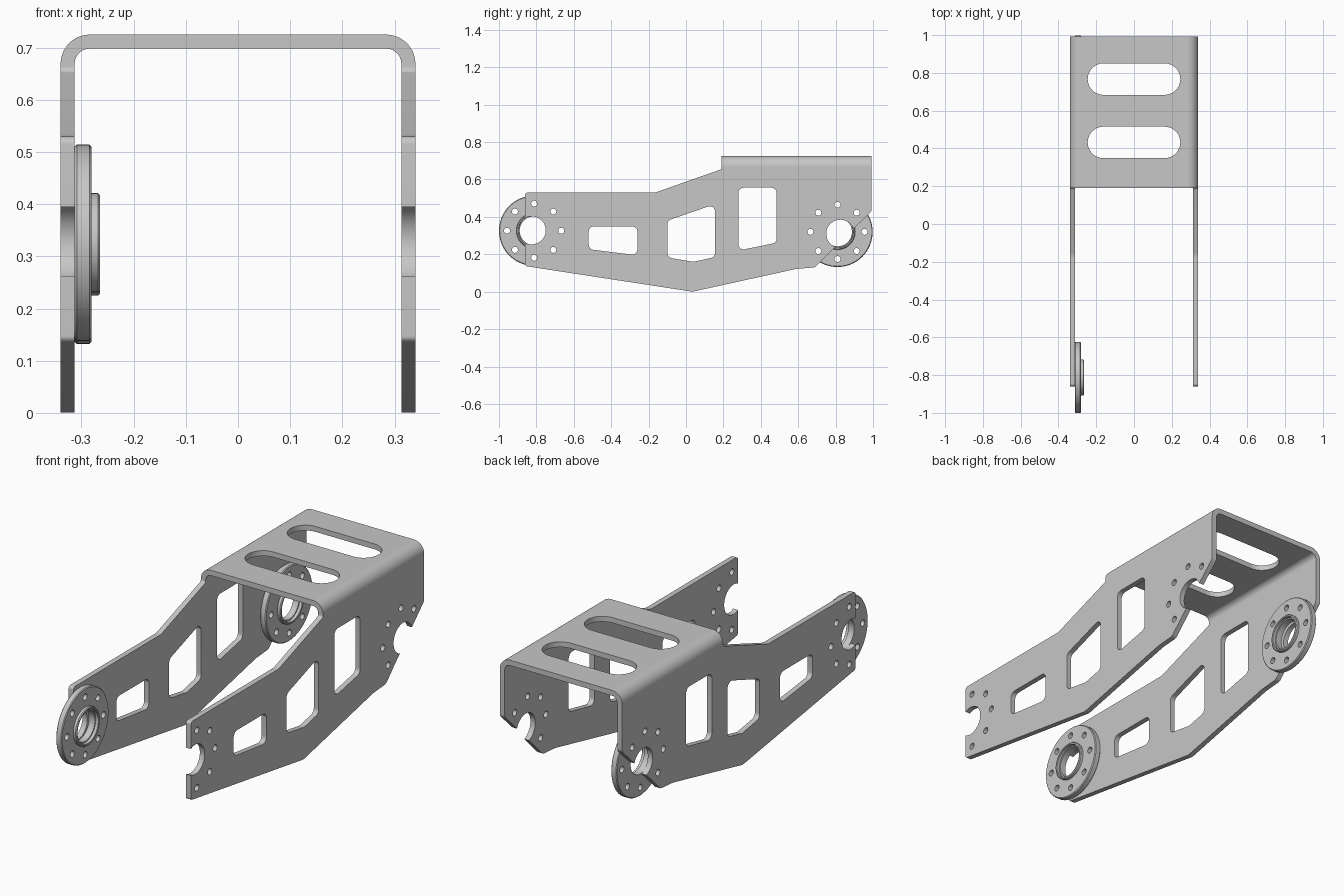
import bpy, bmesh
from math import sin, cos, tan, pi, radians
from mathutils import Vector, Matrix

cube = bpy.data.objects.get("Cube")
if cube:
    bpy.data.objects.remove(cube, do_unlink=True)

metal = bpy.data.materials.new("brushed grey metal")
metal.use_nodes = True
grey = (0.57, 0.57, 0.57, 1)
metal.diffuse_color = grey
for node in metal.node_tree.nodes:
    if node.type == 'BSDF_PRINCIPLED':
        node.inputs["Base Color"].default_value = grey

# Local axes for sheets lying along the side (y, z) and across the front (x, z)
SIDE = Matrix.Rotation(pi / 2, 4, 'Z') @ Matrix.Rotation(pi / 2, 4, 'X')
CROSS = Matrix.Rotation(pi / 2, 4, 'X')


def arc(cx, cy, r, start=0, end=360, n=24):
    steps = n if abs(end - start) == 360 else n + 1
    angles = [radians(start + (end - start) * i / n) for i in range(steps)]
    return [(cx + r * cos(a), cy + r * sin(a)) for a in angles]


def rounded(points, radius=0.0, n=8):
    """Round polygon corners; a point may carry its own radius as third value."""
    out = []
    for i, p in enumerate(points):
        r = p[2] if len(p) > 2 else radius
        here = Vector(p[:2])
        if r == 0:
            out.append(here)
            continue
        a = (Vector(points[i - 1][:2]) - here).normalized()
        b = (Vector(points[(i + 1) % len(points)][:2]) - here).normalized()
        half = a.angle(b) / 2
        centre = here + (a + b).normalized() * (r / sin(half))
        v0 = here + a * (r / tan(half)) - centre
        v1 = here + b * (r / tan(half)) - centre
        out += [centre + v0.lerp(v1, k / n).normalized() * r for k in range(n + 1)]
    return out


def finish(name, bm, matrix):
    bmesh.ops.remove_doubles(bm, verts=bm.verts, dist=0.00005)
    bmesh.ops.recalc_face_normals(bm, faces=bm.faces)
    mesh = bpy.data.meshes.new(name)
    bm.to_mesh(mesh)
    bm.free()
    mesh.materials.clear()
    mesh.materials.append(metal)
    mesh.shade_smooth()
    mesh.set_sharp_from_angle(angle=radians(32))
    obj = bpy.data.objects.new(name, mesh)
    obj.matrix_world = matrix
    bpy.context.collection.objects.link(obj)
    return obj


def sheet(name, loops, thickness, matrix):
    """Extruded flat sheet: the first loop is the outline, the rest are holes."""
    curve = bpy.data.curves.new(name, 'CURVE')
    curve.dimensions = '2D'
    curve.fill_mode = 'BOTH'
    curve.extrude = thickness / 2
    for loop in loops:
        spline = curve.splines.new('POLY')
        spline.points.add(len(loop) - 1)
        for point, co in zip(spline.points, loop):
            point.co = (co[0], co[1], 0, 1)
        spline.use_cyclic_u = True
    temp = bpy.data.objects.new(name + " outline", curve)
    bpy.context.collection.objects.link(temp)
    graph = bpy.context.evaluated_depsgraph_get()
    raw = bpy.data.meshes.new_from_object(temp.evaluated_get(graph))
    bm = bmesh.new()
    bm.from_mesh(raw)
    bpy.data.objects.remove(temp, do_unlink=True)
    bpy.data.curves.remove(curve)
    bpy.data.meshes.remove(raw)
    return finish(name, bm, matrix)


def lathe(name, profile, matrix, n=64):
    """Closed (radius, height) profile spun round local z."""
    bm = bmesh.new()
    rings = [[bm.verts.new((r * cos(2 * pi * i / n), r * sin(2 * pi * i / n), h))
              for r, h in profile] for i in range(n)]
    m = len(profile)
    for i in range(n):
        a, b = rings[i], rings[(i + 1) % n]
        for j in range(m):
            k = (j + 1) % m
            bm.faces.new((a[j], b[j], b[k], a[k]))
    return finish(name, bm, matrix)


def bolt_holes(y, z, angles):
    return [arc(y + 0.145 * cos(radians(a)), z + 0.145 * sin(radians(a)), 0.016, n=16)
            for a in angles]


# Main dimensions
half_width, gauge, top_z = 0.34, 0.027, 0.725
bend_r = 0.056
bend_z, bend_x = top_z - bend_r, half_width - bend_r
hood_front, hood_back = 0.19, 0.993
hood_mid, hood_len = (hood_front + hood_back) / 2, hood_back - hood_front
front_hub, rear_hub = (-0.812, 0.326), (0.81, 0.32)

# Side plates with open bearing notches, windows and bolt holes
outline = rounded(
    [(-0.86, 0.53, 0.015)]
    + arc(-0.825, 0.328, 0.075, 118, -118)
    + [(-0.86, 0.137, 0.012), (0.035, 0.0, 0.06), (0.59, 0.122, 0.1),
       (0.69, 0.13, 0.03), (0.765, 0.206, 0.02)]
    + arc(0.825, 0.31, 0.075, -110, -340)
    + [(0.925, 0.365, 0.015), (hood_back, 0.43, 0.03), (hood_back, bend_z),
       (hood_front, bend_z), (hood_front, 0.655, 0.012), (-0.165, 0.53, 0.08)])
windows = [
    rounded([(-0.52, 0.349), (-0.26, 0.349), (-0.26, 0.195), (-0.52, 0.227)], 0.028),
    rounded([(-0.10, 0.38), (0.155, 0.468), (0.155, 0.185), (0.04, 0.16),
             (-0.10, 0.183)], 0.028),
    rounded([(0.28, 0.556), (0.485, 0.556), (0.485, 0.262), (0.28, 0.22)], 0.028)]
plate_bolts = (bolt_holes(*front_hub, range(-90, 91, 45))
               + bolt_holes(*rear_hub, range(45, 226, 45)))
for side, label in ((1, "left"), (-1, "right")):
    place = Matrix.Translation((side * (half_width - gauge / 2), 0, 0)) @ SIDE
    sheet(label + "_side_plate", [outline] + windows + plate_bolts, gauge, place)

    # Folded corner between side plate and top
    outer = arc(bend_x, bend_z, bend_r, 0, 90, 12)
    inner = arc(bend_x, bend_z, bend_r - gauge, 90, 0, 12)
    section = [(side * x, z) for x, z in outer + inner]
    sheet(label + "_folded_corner", [section], hood_len,
          Matrix.Translation((0, hood_mid, 0)) @ CROSS)

# Top panel with two rounded slots
panel = [(-bend_x, hood_front), (bend_x, hood_front), (bend_x, hood_back), (-bend_x, hood_back)]
slots = [rounded([(-0.245, y - 0.083), (0.245, y - 0.083), (0.245, y + 0.083),
                  (-0.245, y + 0.083)], 0.0825, 12) for y in (0.432, 0.767)]
sheet("top_panel", [panel] + slots, gauge, Matrix.Translation((0, 0, top_z - gauge / 2)))

# Bearing flanges on the inner face of the right plate
inner_x = -half_width + gauge
disc, hub_h, edge = 0.032, 0.049, 0.004
rim = 0.165
for label, (y, z) in (("front", front_hub), ("rear", rear_hub)):
    base = Matrix.Translation((inner_x, y, z)) @ SIDE
    sheet(label + "_flange_disc",
          [arc(0, 0, rim, n=64), arc(0, 0, 0.077, n=64)]
          + bolt_holes(0, 0, range(0, 360, 45)),
          disc, base @ Matrix.Translation((0, 0, disc / 2)))
    lathe(label + "_flange_rim",
          [(rim, 0), (0.188 - edge, 0), (0.188, edge), (0.188, disc - edge),
           (0.188 - edge, disc), (rim, disc)], base)
    lathe(label + "_hub_collar",
          [(0.083, disc), (0.095, disc), (0.095, hub_h - edge), (0.095 - edge, hub_h),
           (0.083 + edge / 2, hub_h), (0.083, hub_h - edge / 2)], base)
